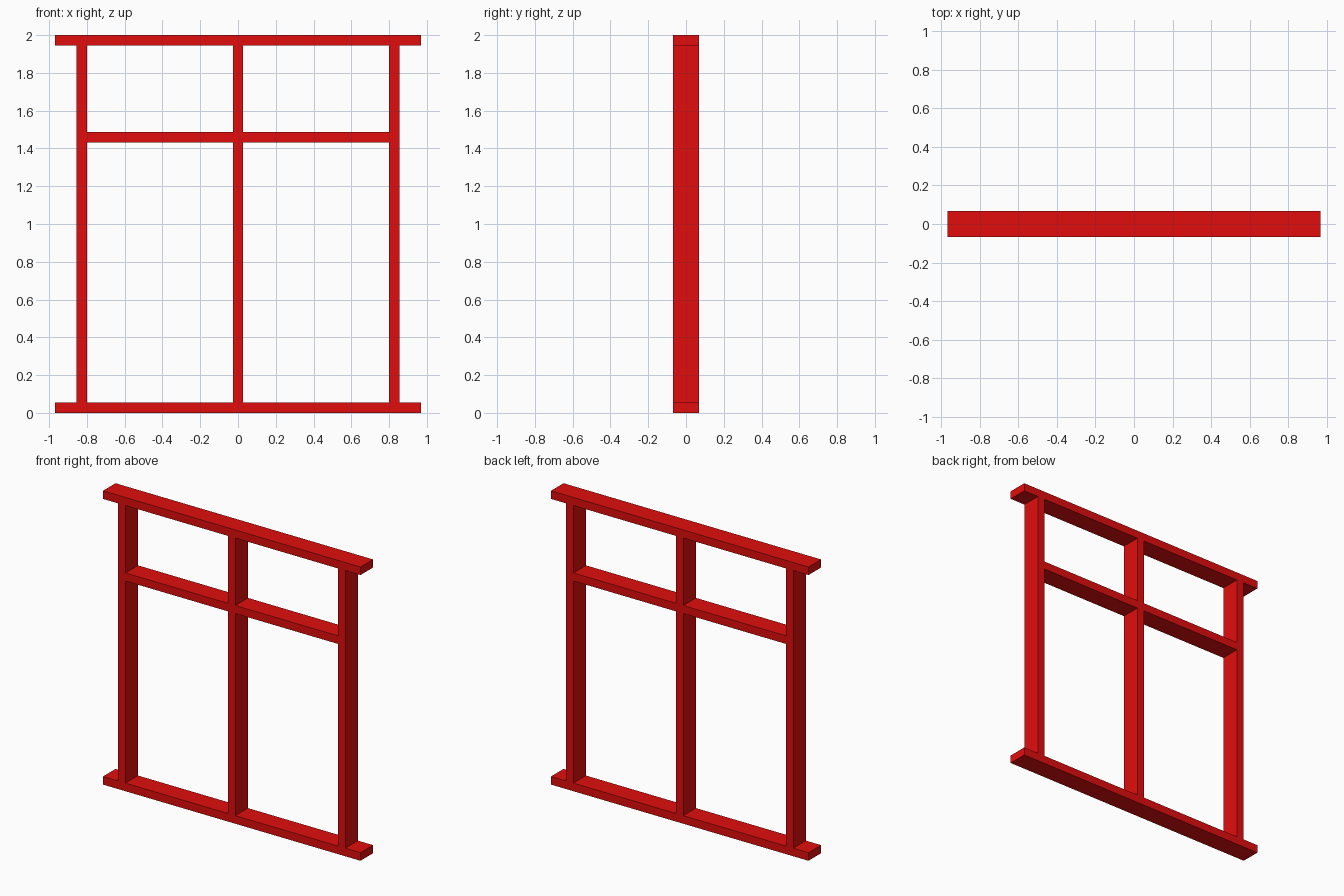
import bpy

if "Cube" in bpy.data.objects:
    bpy.data.objects.remove(bpy.data.objects["Cube"])

T = 0.055      # bar thickness
D = 0.135      # frame depth
H = 2.0        # total height

red = bpy.data.materials.new("red_paint")
red.diffuse_color = (0.75, 0.004, 0.004, 1)
red.use_nodes = True
red.node_tree.nodes["Principled BSDF"].inputs["Base Color"].default_value = red.diffuse_color


def bar(name, x0, x1, z0, z1):
    """Box spanning x0..x1 and z0..z1, centred on y = 0."""
    bpy.ops.mesh.primitive_cube_add(size=1, location=((x0 + x1) / 2, 0, (z0 + z1) / 2))
    ob = bpy.context.object
    ob.name = name
    ob.scale = (x1 - x0, D, z1 - z0)
    bpy.ops.object.transform_apply(location=False, rotation=False, scale=True)
    ob.data.materials.append(red)


# Sill and head run past the side posts
bar("bottom_rail", -0.97, 0.97, 0, T)
bar("top_rail", -0.97, 0.97, H - T, H)

# Upright posts between the rails
for name, x in (("left_post", -0.828), ("centre_post", 0), ("right_post", 0.828)):
    bar(name, x - T / 2, x + T / 2, T, H - T)

# Crossbar, one piece on each side of the centre post
inner, outer = T / 2, 0.828 - T / 2
bar("left_crossbar", -outer, -inner, 1.431, 1.431 + T)
bar("right_crossbar", inner, outer, 1.431, 1.431 + T)
